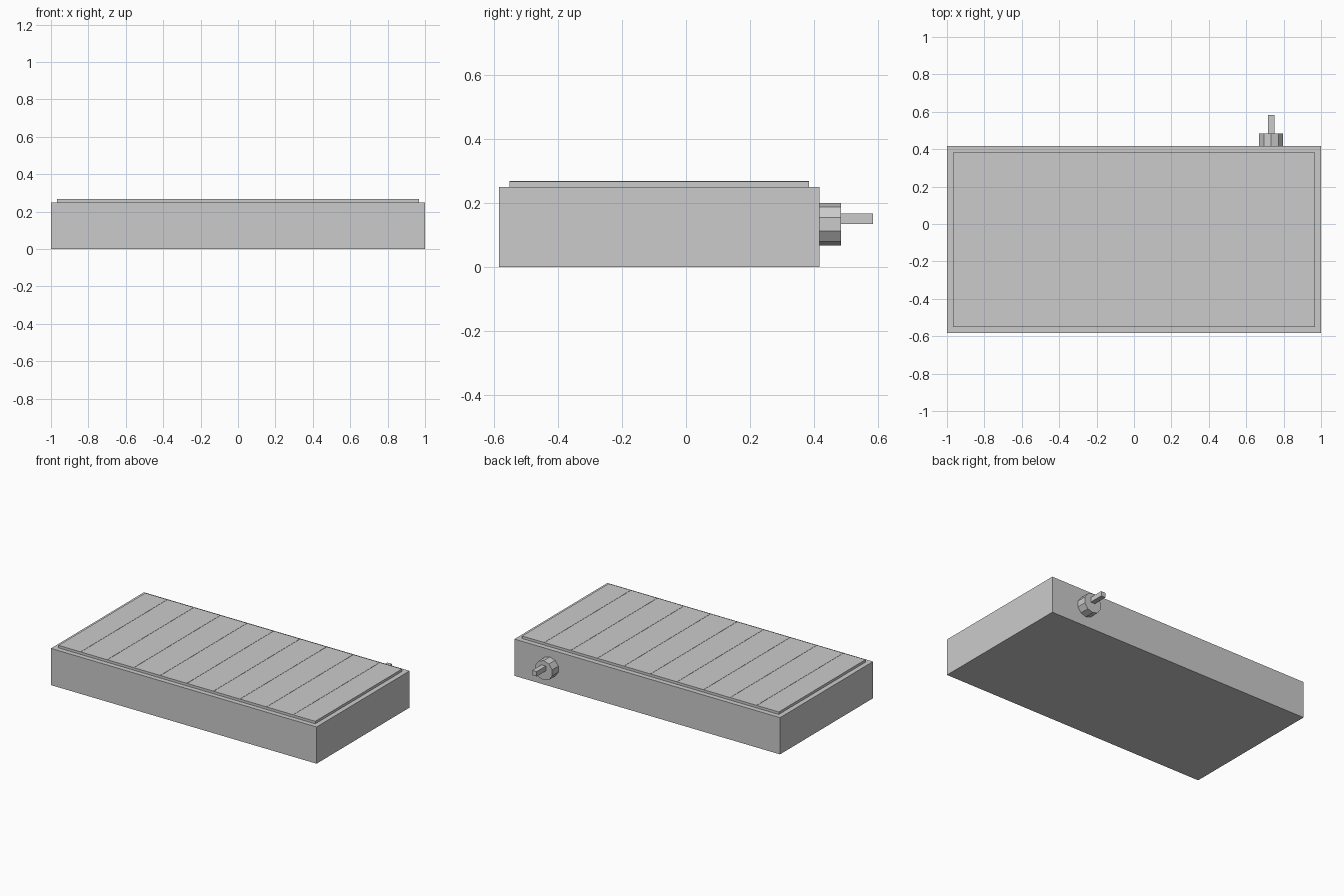
import bpy
import math
from mathutils import Vector

cube = bpy.data.objects.get("Cube")
if cube:
    bpy.data.objects.remove(cube, do_unlink=True)

grey = bpy.data.materials.new("light grey")
grey.use_nodes = True
colour = (0.6, 0.6, 0.6, 1)
grey.diffuse_color = colour
grey.node_tree.nodes["Principled BSDF"].inputs["Base Color"].default_value = colour


def box(name, low, high):
    low, high = Vector(low), Vector(high)
    bpy.ops.mesh.primitive_cube_add(size=1, location=(low + high) / 2)
    obj = bpy.context.object
    obj.name = name
    obj.scale = high - low
    bpy.ops.object.transform_apply(location=False, rotation=False, scale=True)
    obj.data.materials.append(grey)
    return obj


# Body slab and the raised panel on top
box("body", (-1, -0.583, 0), (1, 0.417, 0.25))
box("top_panel", (-0.967, -0.55, 0.25), (0.967, 0.383, 0.267))

# Thin seam ridges across the panel
for i in range(9):
    x = (i - 4) * 0.2
    box(f"seam_ridge_{i + 1}", (x - 0.0015, -0.55, 0.266), (x + 0.0015, 0.383, 0.2685))

# Ten-sided fitting on the back, with a corner pointing up
bpy.ops.mesh.primitive_cylinder_add(
    vertices=10, radius=0.0667, depth=0.0667,
    location=(0.733, 0.45, 0.1333), rotation=(math.pi / 2, 0, 0))
fitting = bpy.context.object
fitting.name = "back_fitting"
fitting.data.materials.append(grey)

# Square stem behind the fitting
box("stem", (0.717, 0.48, 0.1345), (0.75, 0.583, 0.1675))
